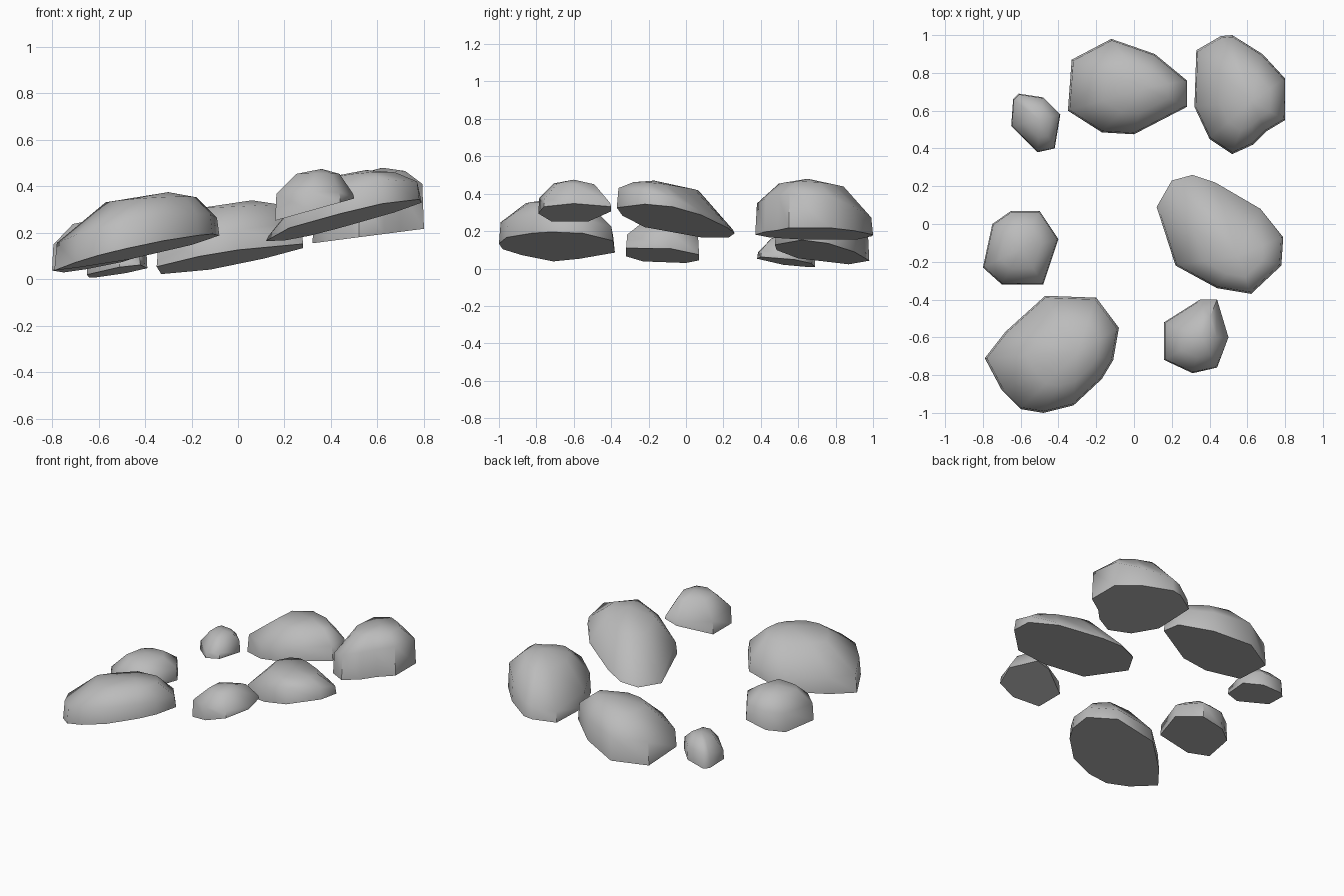
import bpy
import bmesh
import math

default_cube = bpy.data.objects.get("Cube")
if default_cube:
    bpy.data.objects.remove(default_cube, do_unlink=True)

# Single stone colour
stone = bpy.data.materials.new("stone grey")
stone.use_nodes = True
grey = (0.5, 0.5, 0.5, 1)
stone.diffuse_color = grey
stone.node_tree.nodes["Principled BSDF"].inputs["Base Color"].default_value = grey


def plane_height(plane, center, x, y):
    """Height of a tilted plane given as (height at center, x slope, y slope)."""
    height, slope_x, slope_y = plane
    return height + slope_x * (x - center[0]) + slope_y * (y - center[1])


def make_rock(name, outline, center, base, shoulder, apex):
    """Flat tilted base, near-vertical sides, then a dome closing on the apex."""
    bm = bmesh.new()
    bottom_ring, shoulder_ring, crown_ring = [], [], []
    for x, y in outline:
        low = plane_height(base, center, x, y)
        high = max(plane_height(shoulder, center, x, y), low + 0.02)
        bottom_ring.append(bm.verts.new((x, y, low)))

        # Sides lean slightly inward
        sx = center[0] + (x - center[0]) * 0.97
        sy = center[1] + (y - center[1]) * 0.97
        shoulder_ring.append(bm.verts.new((sx, sy, high)))

        # Crown sits most of the way up to the apex
        cx = apex[0] + (x - apex[0]) * 0.55
        cy = apex[1] + (y - apex[1]) * 0.55
        crown_ring.append(bm.verts.new((cx, cy, high + (apex[2] - high) * 0.8)))

    top = bm.verts.new(apex)
    count = len(outline)
    bm.faces.new(bottom_ring)
    for i in range(count):
        j = (i + 1) % count
        for lower, upper in ((bottom_ring, shoulder_ring), (shoulder_ring, crown_ring)):
            bm.faces.new((lower[i], lower[j], upper[j], upper[i]))
        bm.faces.new((crown_ring[i], crown_ring[j], top))
    bmesh.ops.recalc_face_normals(bm, faces=bm.faces[:])

    mesh = bpy.data.meshes.new(name)
    bm.to_mesh(mesh)
    bm.free()
    mesh.materials.append(stone)
    rock = bpy.data.objects.new(name, mesh)
    bpy.context.collection.objects.link(rock)

    bpy.ops.object.select_all(action="DESELECT")
    rock.select_set(True)
    bpy.context.view_layer.objects.active = rock
    bpy.ops.object.shade_smooth_by_angle(angle=math.radians(55))
    return rock


# Front row
make_rock(
    "front_right_large_rock",
    outline=[(-.79, -.71), (-.68, -.57), (-.47, -.38), (-.2, -.39), (-.08, -.55), (-.11, -.72),
             (-.17, -.82), (-.32, -.96), (-.48, -1), (-.6, -.98), (-.7, -.88)],
    center=(-.43, -.7),
    base=(.12, .23, -.08),
    shoulder=(.22, .18, -.12),
    apex=(-.3, -.68, .375),
)
make_rock(
    "front_left_small_rock",
    outline=[(.16, -.52), (.35, -.4), (.44, -.4), (.5, -.6), (.44, -.76), (.31, -.79), (.16, -.72)],
    center=(.33, -.6),
    base=(.3, .28, 0),
    shoulder=(.35, 0, -.15),
    apex=(.36, -.6, .475),
)

# Middle row
make_rock(
    "middle_right_rock",
    outline=[(-.8, -.23), (-.75, 0), (-.65, .07), (-.5, .07), (-.4, -.08), (-.48, -.32), (-.7, -.32)],
    center=(-.6, -.13),
    base=(.07, .2, -.08),
    shoulder=(.17, .1, 0),
    apex=(-.6, -.13, .26),
)
make_rock(
    "middle_left_large_rock",
    outline=[(.12, .09), (.2, .23), (.31, .26), (.43, .22), (.67, .08), (.79, -.07),
             (.78, -.22), (.62, -.37), (.44, -.34), (.22, -.22)],
    center=(.45, -.06),
    base=(.254, .22, -.11),
    shoulder=(.3, .22, -.3),
    apex=(.55, -.17, .47),
)

# Back row
make_rock(
    "back_right_small_rock",
    outline=[(-.65, .52), (-.64, .66), (-.61, .69), (-.48, .67), (-.39, .58), (-.42, .4), (-.51, .38)],
    center=(-.52, .54),
    base=(.035, .13, -.1),
    shoulder=(.1, .15, .1),
    apex=(-.5, .55, .18),
)
make_rock(
    "back_middle_large_rock",
    outline=[(-.35, .6), (-.33, .87), (-.12, .98), (.11, .9), (.28, .76), (.28, .62),
             (.0, .475), (-.17, .485)],
    center=(-.03, .72),
    base=(.09, .16, -.13),
    shoulder=(.21, .12, 0),
    apex=(.06, .72, .34),
)
make_rock(
    "back_left_large_rock",
    outline=[(.32, .62), (.33, .92), (.46, .995), (.52, 1), (.68, .9), (.8, .77), (.8, .55),
             (.7, .49), (.63, .42), (.52, .37), (.4, .45)],
    center=(.55, .68),
    base=(.185, .13, 0),
    shoulder=(.32, .3, -.12),
    apex=(.62, .65, .48),
)
